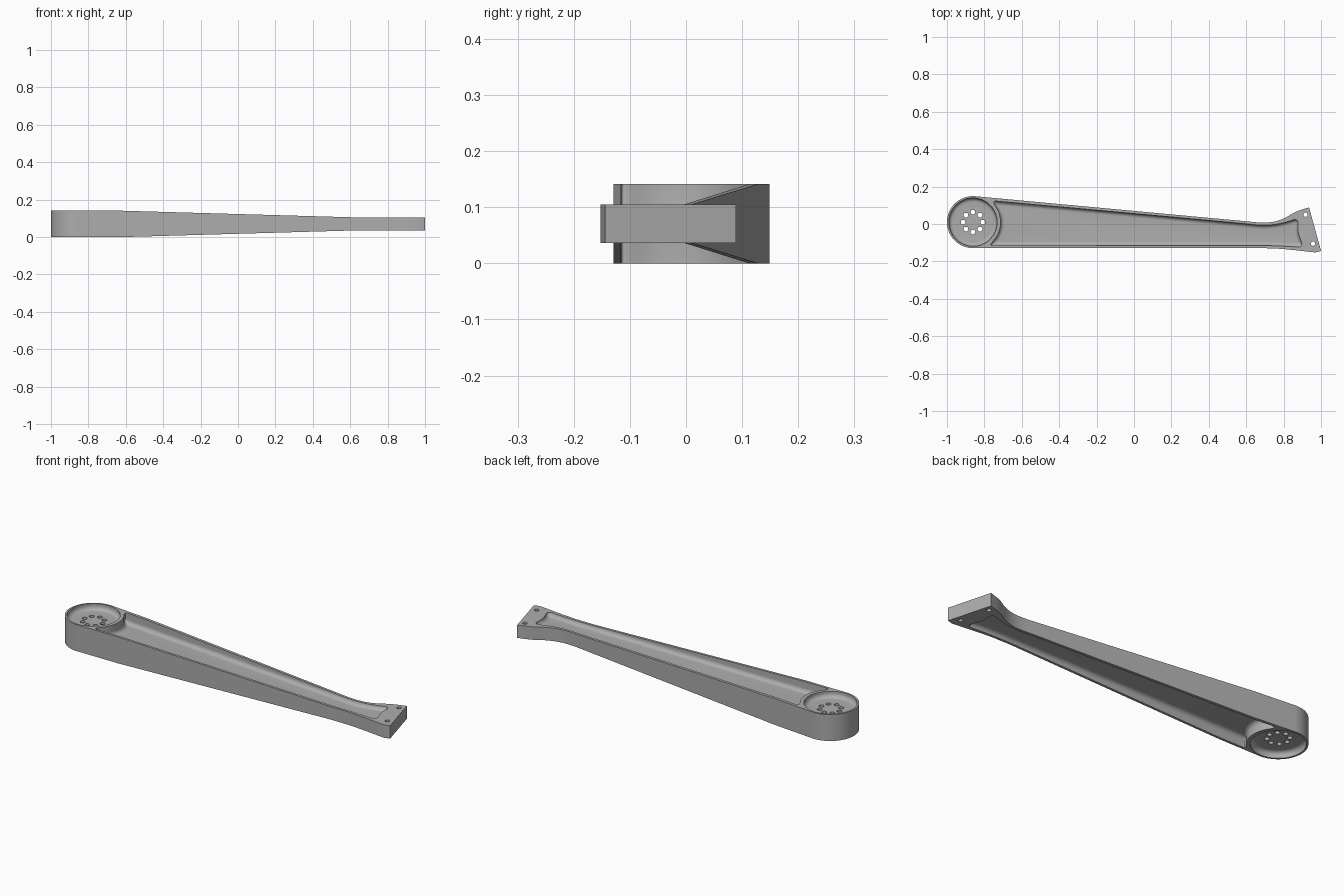
import bpy, bmesh, math
from mathutils import Vector

if "Cube" in bpy.data.objects:
    bpy.data.objects.remove(bpy.data.objects["Cube"])

H = 0.141                      # full hub height
MID = H / 2
HUB = Vector((-0.861, 0.010))
HUB_R = 0.139

metal = bpy.data.materials.new("grey metal")
metal.diffuse_color = (0.42, 0.42, 0.42, 1)
metal.use_nodes = True
metal.node_tree.nodes["Principled BSDF"].inputs["Base Color"].default_value = metal.diffuse_color


def make(name, bm):
    bmesh.ops.recalc_face_normals(bm, faces=bm.faces)
    me = bpy.data.meshes.new(name)
    bm.to_mesh(me)
    bm.free()
    me.materials.append(metal)
    ob = bpy.data.objects.new(name, me)
    bpy.context.collection.objects.link(ob)
    return ob


def loft(name, rings):
    """Closed solid through a stack of equal-length rings of (x, y, z)."""
    bm = bmesh.new()
    loops = [[bm.verts.new(p) for p in ring] for ring in rings]
    n = len(loops[0])
    for a, b in zip(loops, loops[1:]):
        for i in range(n):
            j = (i + 1) % n
            bm.faces.new((a[i], a[j], b[j], b[i]))
    bm.faces.new(loops[0])
    bm.faces.new(loops[-1])
    return make(name, bm)


def interp(pts, x):
    """Smooth (Catmull-Rom style) lookup through sorted points."""
    if x <= pts[0][0]:
        return pts[0][1]
    def slope(i):
        a, b = pts[max(i - 1, 0)], pts[min(i + 1, len(pts) - 1)]
        return (b[1] - a[1]) / (b[0] - a[0])
    for i in range(len(pts) - 1):
        (x0, y0), (x1, y1) = pts[i], pts[i + 1]
        if x <= x1:
            h, t = x1 - x0, (x - x0) / (x1 - x0)
            return ((2*t**3 - 3*t*t + 1) * y0 + (t**3 - 2*t*t + t) * h * slope(i)
                    + (3*t*t - 2*t**3) * y1 + (t**3 - t*t) * h * slope(i + 1))
    return pts[-1][1]


# --- Arm body: outline prism, thinned towards the far end
outline = []
for i in range(49):            # round hub end, from the back tangent to the front
    a = math.radians(84.5 + (270 - 84.5) * i / 48)
    outline.append((HUB.x + HUB_R * math.cos(a), HUB.y + HUB_R * math.sin(a)))
outline += [(0.66, -0.129), (0.74, -0.130), (0.80, -0.134), (0.86, -0.140),
            (0.968, -0.152), (1.0, -0.144), (0.936, 0.089)]
flare = [(0.60, 0.0145), (0.66, 0.009), (0.71, 0.008), (0.76, 0.015),
         (0.81, 0.034), (0.85, 0.058), (0.88, 0.071), (0.936, 0.089)]
for i in range(1, 25):
    x = 0.936 - (0.936 - 0.60) * i / 24
    outline.append((x, interp(flare, x)))

arm = loft("arm", [[(x, y, z) for x, y in outline] for z in (0, H)])
bm = bmesh.new()
bm.from_mesh(arm.data)
for x in (-0.62, 0.64):
    bmesh.ops.bisect_plane(bm, geom=bm.verts[:] + bm.edges[:] + bm.faces[:],
                           plane_co=(x, 0, 0), plane_no=(1, 0, 0))
for v in bm.verts:
    t = min(max((v.co.x + 0.62) / 1.26, 0), 1)
    half = MID + (0.0345 - MID) * t
    v.co.z = MID + math.copysign(half, v.co.z - MID)
bm.to_mesh(arm.data)
bm.free()

# --- Long pocket: rounded outline with a filleted floor
back_edge = [(-0.75, 0.1235), (0.0, 0.0555), (0.60, 0.001), (0.68, -0.006),
             (0.75, -0.003), (0.80, 0.007), (0.84, 0.019), (0.90, 0.037)]
front_edge = [(-0.8, -0.116), (0.66, -0.116), (0.76, -0.117), (0.92, -0.126)]
end_edge = [(-0.14, 0.916), (-0.12, 0.905), (-0.045, 0.878), (0.0, 0.877), (0.04, 0.884)]


def hub_edge(y):
    return HUB.x + math.sqrt(max(0.148**2 - (y - HUB.y)**2, 0.004))


def place(left, du, front, dv):
    """Point at given distances from one end edge and one long edge."""
    x, y = (-0.74 if left else 0.88), 0.0
    for _ in range(12):
        y = interp(front_edge, x) + dv if front else interp(back_edge, x) - dv
        x = hub_edge(y) + du if left else interp(end_edge, y) - du
    return x, y


def pocket_ring(d, rc=0.028):
    pts = []

    def corner(left, front, flip):
        arc = []
        for i in range(9):
            a = math.pi / 2 * i / 8
            arc.append(place(left, rc - (rc - d) * math.cos(a),
                             front, rc - (rc - d) * math.sin(a)))
        return arc[::-1] if flip else arc

    def end(left, y0, y1):
        for i in range(1, 10):
            y = y0 + (y1 - y0) * i / 10
            pts.append((hub_edge(y) + d if left else interp(end_edge, y) - d, y))

    def side(front, x0, x1):
        for i in range(1, 40):
            x = x0 + (x1 - x0) * i / 40
            pts.append((x, interp(front_edge, x) + d if front else interp(back_edge, x) - d))

    c = [corner(True, True, False), corner(False, True, True),
         corner(False, False, False), corner(True, False, True)]
    pts += c[0]
    side(True, c[0][-1][0], c[1][0][0])
    pts += c[1]
    end(False, c[1][-1][1], c[2][0][1])
    pts += c[2]
    side(False, c[2][-1][0], c[3][0][0])
    pts += c[3]
    end(True, c[3][-1][1], c[0][0][1])
    return pts


def circle(c, r, n):
    return [(c[0] + r * math.cos(2 * math.pi * i / n),
             c[1] + r * math.sin(2 * math.pi * i / n)) for i in range(n)]


def recess(name, ring, floor, fillet):
    """Stack of (ring, z): filleted floor, then straight wall out of the top."""
    stack = []
    for i in range(9):
        a = math.pi / 2 * i / 8
        stack.append((ring(fillet * (1 - math.sin(a))), floor + fillet * (1 - math.cos(a))))
    stack.append((ring(0), 0.25))
    return [loft(name + suffix, [[(x, y, z if up else H - z) for x, y in r] for r, z in stack])
            for suffix, up in (("_top", True), ("_bottom", False))]


cutters = recess("pocket_cutter", pocket_ring, MID + 0.014, 0.022)
# --- Round hub recess on both faces
cutters += recess("hub_cutter", lambda d: circle(HUB, 0.129 - d, 96), H - 0.032, 0.022)
# --- Bolt holes: ring in the hub, two in the end flange
holes = [(p, 0.0125) for p in circle(HUB, 0.053, 8)]
holes += [((0.917, 0.050), 0.0115), ((0.957, -0.105), 0.0115)]
for c, r in holes:
    cutters.append(loft("bolt_hole_cutter", [[(x, y, z) for x, y in circle(c, r, 24)]
                                            for z in (-0.1, 0.25)]))

for cut in cutters:
    cut.hide_render = True
    cut.hide_set(True)
    m = arm.modifiers.new(cut.name, 'BOOLEAN')
    m.object = cut
    m.operation = 'DIFFERENCE'
    m.solver = 'EXACT'

bpy.context.view_layer.objects.active = arm
arm.select_set(True)
for m in list(arm.modifiers):
    bpy.ops.object.modifier_apply(modifier=m.name)
for cut in cutters:
    bpy.data.objects.remove(cut)
bpy.ops.object.shade_smooth_by_angle(angle=math.radians(30))
